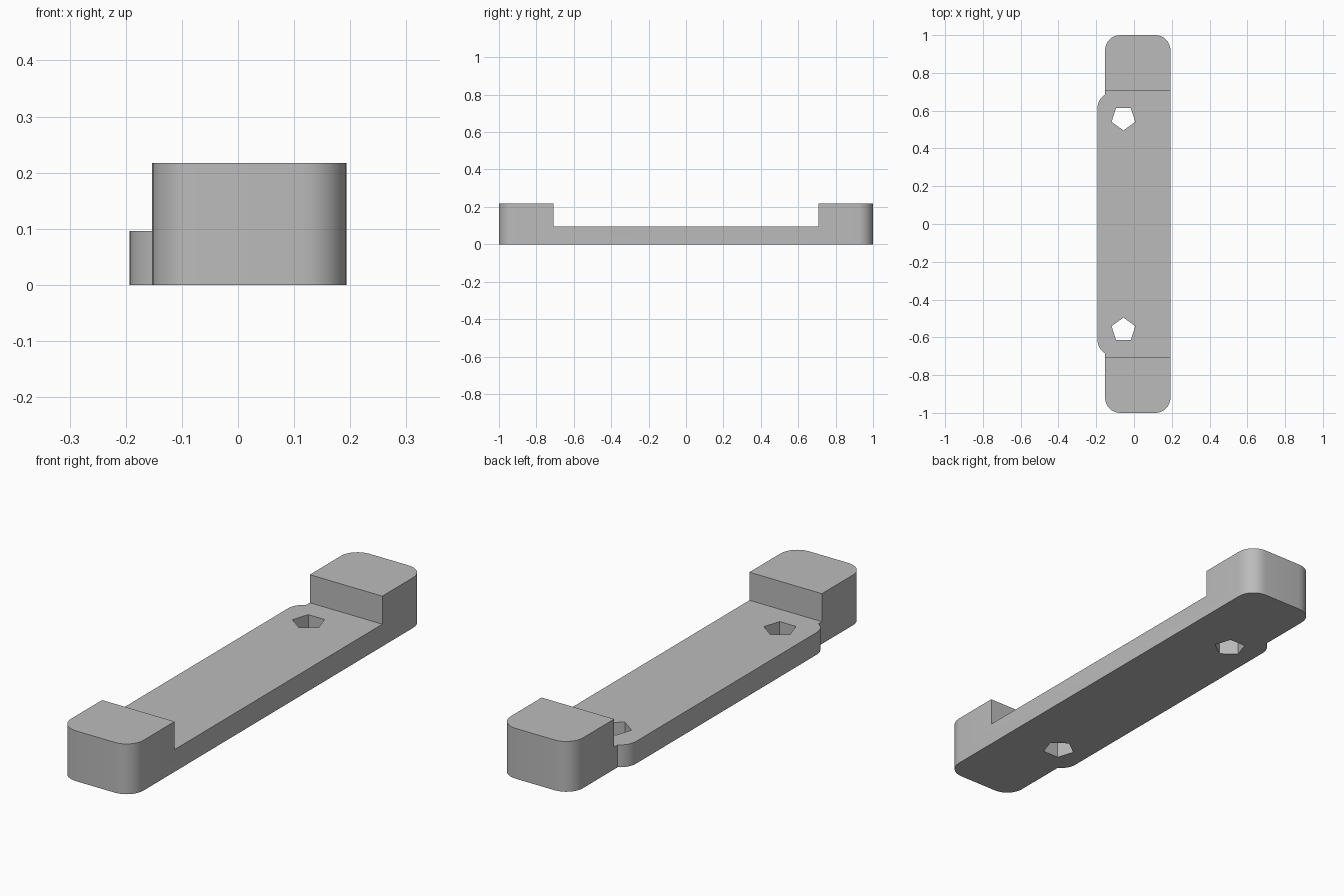
import bpy
import bmesh
import math

if "Cube" in bpy.data.objects:
    bpy.data.objects.remove(bpy.data.objects["Cube"], do_unlink=True)

HALF_X, NECK_X = 0.193, -0.153       # outer side, and the recessed side at both ends
TOP, FLOOR = 0.217, 0.096            # end block height, plate height
STEP_Y = 0.708                       # inner face of the end blocks
RADIUS, SEGMENTS = 0.08, 8
BULGE_Y = 0.615                      # centre of the rounded bulge corner
HOLE_X, HOLE_Y, HOLE_R = -0.056, 0.561, 0.066

grey = bpy.data.materials.new("plain_grey")
grey.use_nodes = True
colour = (0.5, 0.5, 0.5, 1)
grey.diffuse_color = colour
grey.node_tree.nodes["Principled BSDF"].inputs["Base Color"].default_value = colour


def arc(cx, cy, start, end):
    """Points on a rounded corner, angles in degrees."""
    angles = [math.radians(start + (end - start) * i / SEGMENTS) for i in range(SEGMENTS + 1)]
    return [(cx + RADIUS * math.cos(a), cy + RADIUS * math.sin(a)) for a in angles]


def prism(name, outline, z0, z1):
    """Extrude a flat outline into a solid."""
    bm = bmesh.new()
    face = bm.faces.new([bm.verts.new((x, y, z0)) for x, y in outline])
    top = bmesh.ops.extrude_face_region(bm, geom=[face])["geom"]
    verts = [v for v in top if isinstance(v, bmesh.types.BMVert)]
    bmesh.ops.translate(bm, verts=verts, vec=(0, 0, z1 - z0))
    bmesh.ops.recalc_face_normals(bm, faces=bm.faces[:])
    mesh = bpy.data.meshes.new(name)
    bm.to_mesh(mesh)
    bm.free()
    mesh.materials.append(grey)
    obj = bpy.data.objects.new(name, mesh)
    bpy.context.collection.objects.link(obj)
    return obj


def cut(target, cutter):
    """Subtract a cutter, then discard it."""
    cutter.hide_render = True
    mod = target.modifiers.new("cut", 'BOOLEAN')
    mod.operation = 'DIFFERENCE'
    mod.solver = 'EXACT'
    mod.object = cutter
    bpy.ops.object.select_all(action='DESELECT')
    target.select_set(True)
    bpy.context.view_layer.objects.active = target
    bpy.ops.object.modifier_apply(modifier=mod.name)
    bpy.data.objects.remove(cutter, do_unlink=True)


# Outline of the back half, mirrored for the front half
bulge_cx = RADIUS - HALF_X
meet = math.degrees(math.acos((NECK_X - bulge_cx) / RADIUS))
half = (arc(HALF_X - RADIUS, 1 - RADIUS, 0, 90)
        + arc(NECK_X + RADIUS, 1 - RADIUS, 90, 180)
        + arc(bulge_cx, BULGE_Y, meet, 180))
outline = half + [(x, -y) for x, y in reversed(half)]
bracket = prism("bracket_bar", outline, 0, TOP)

# Channel between the raised end blocks
wide = 0.5
channel = [(-wide, -STEP_Y), (wide, -STEP_Y), (wide, STEP_Y), (-wide, STEP_Y)]
cut(bracket, prism("channel_cutter", channel, FLOOR, TOP + wide))

# Five-sided screw holes, each with a corner toward the middle
for side in (1, -1):
    pentagon = []
    for i in range(5):
        a = 2 * math.pi * i / 5
        pentagon.append((HOLE_X + HOLE_R * math.sin(a), side * (HOLE_Y - HOLE_R * math.cos(a))))
    cut(bracket, prism("hole_cutter", pentagon, -wide, wide))

bpy.ops.object.shade_smooth_by_angle(angle=math.radians(30))
